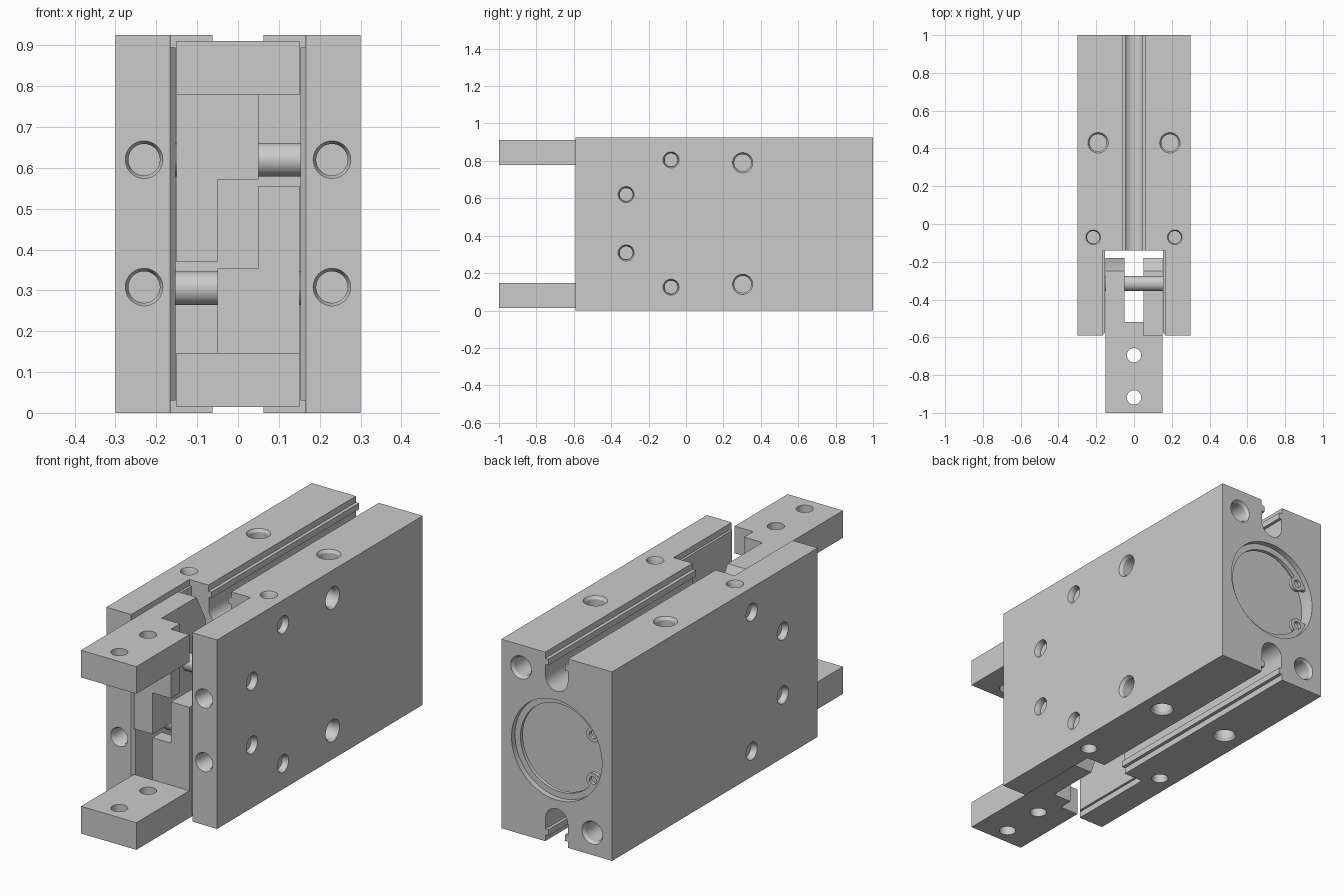
import bpy, bmesh, math
from mathutils import Vector, Matrix

if "Cube" in bpy.data.objects:
    bpy.data.objects.remove(bpy.data.objects["Cube"])

H = 0.925      # body height
MID = H / 2


def make(name, bm):
    bmesh.ops.recalc_face_normals(bm, faces=bm.faces)
    me = bpy.data.meshes.new(name)
    bm.to_mesh(me)
    bm.free()
    ob = bpy.data.objects.new(name, me)
    bpy.context.collection.objects.link(ob)
    return ob


def box(name, x0, x1, y0, y1, z0, z1):
    bm = bmesh.new()
    bmesh.ops.create_cube(bm, size=1)
    for v in bm.verts:
        v.co = ((x0 + x1) / 2 + v.co.x * (x1 - x0), (y0 + y1) / 2 + v.co.y * (y1 - y0),
                (z0 + z1) / 2 + v.co.z * (z1 - z0))
    return make(name, bm)


def prism(name, pts, axis, a, b):
    """Extrude a profile: axis x uses (y,z), y uses (x,z), z uses (x,y)."""
    put = {'x': lambda p, t: (t, *p), 'y': lambda p, t: (p[0], t, p[1]),
           'z': lambda p, t: (*p, t)}[axis]
    bm = bmesh.new()
    f = bm.faces.new([bm.verts.new(put(p, a)) for p in pts])
    r = bmesh.ops.extrude_face_region(bm, geom=[f])
    shift = Vector(put((0, 0), b - a))
    for v in r['geom']:
        if isinstance(v, bmesh.types.BMVert):
            v.co += shift
    return make(name, bm)


def lathe(bm, loc, direction, profile, n=40):
    """Capped solid of revolution, profile of (radius, distance along direction)."""
    m = Matrix.Translation(loc) @ Vector(direction).to_track_quat('Z', 'Y').to_matrix().to_4x4()
    rings = [[bm.verts.new(m @ Vector((r * math.cos(2 * math.pi * i / n),
                                       r * math.sin(2 * math.pi * i / n), h)))
              for i in range(n)] for r, h in profile]
    bm.faces.new(rings[0])
    bm.faces.new(rings[-1])
    for a, b in zip(rings, rings[1:]):
        for i in range(n):
            j = (i + 1) % n
            bm.faces.new((a[i], a[j], b[j], b[i]))


def drill(bm, loc, direction, r, depth):
    lathe(bm, loc, direction, [(r, -0.01), (r, 0), (r * 0.84, 0.014), (r * 0.84, depth)])


def apply_bool(ob, other, op='DIFFERENCE'):
    mod = ob.modifiers.new("bool", 'BOOLEAN')
    mod.operation, mod.object, mod.solver = op, other, 'EXACT'
    bpy.context.view_layer.objects.active = ob
    bpy.ops.object.modifier_apply(modifier=mod.name)
    bpy.data.objects.remove(other)


def smooth(ob):
    bpy.ops.object.select_all(action='DESELECT')
    ob.select_set(True)
    bpy.context.view_layer.objects.active = ob
    bpy.ops.object.shade_smooth_by_angle(angle=math.radians(30))


# Body block with the jaw channel at the front
body = box("body", -0.3, 0.3, -0.59, 1, 0, H)
side = [(0.175, -0.61), (0.166, -0.59), (0.153, -0.575), (0.153, -0.14)]
apply_bool(body, prism("channel_cut", side + [(-x, y) for x, y in reversed(side)], 'z', -0.1, H + 0.1))
for z0, z1 in ((-0.1, 0.03), (H - 0.03, H + 0.1)):
    apply_bool(body, box("channel_edge_cut", -0.165, 0.165, -0.7, -0.14, z0, z1))

# Round-bottomed sensor grooves, top and bottom
half = [(0.062, -0.1), (0.062, 0.03), (0.045, 0.03), (0.045, 0.06), (0.06, 0.06)]
arc = [(0.06 * math.cos(a), 0.115 + 0.06 * math.sin(a))
       for a in (math.pi * i / 16 for i in range(17))]
groove = half + arc + [(-x, z) for x, z in reversed(half)]
for flip in (False, True):
    pts = [(x, H - z) if flip else (x, z) for x, z in groove]
    apply_bool(body, prism("groove_cut", pts, 'y', -0.3, 1.1))

# Piston bore recess in the back
bm = bmesh.new()
lathe(bm, (0, 1, MID), (0, -1, 0), [(0.245, -0.02), (0.245, 0.075)], 64)
apply_bool(body, make("bore_cut", bm))

# Countersunk holes on every side
bm = bmesh.new()
for s in (1, -1):
    for z in (0.308, 0.62):
        drill(bm, (s * 0.23, -0.59, z), (0, 1, 0), 0.046, 0.2)
        drill(bm, (s * 0.3, -0.32, z), (-s, 0, 0), 0.043, 0.03)
    for z in (0.125, 0.805):
        drill(bm, (s * 0.3, -0.08, z), (-s, 0, 0), 0.043, 0.03)
    for z, d in ((0, 1), (H, -1)):
        drill(bm, (s * 0.19, 0.43, z), (0, 0, d), 0.054, 0.15)
        drill(bm, (s * 0.216, -0.07, z), (0, 0, d), 0.039, 0.1)
    drill(bm, (s * 0.193, 1, MID + s * 0.353), (0, -1, 0), 0.056, 0.3)
for z in (0.14, 0.79):
    drill(bm, (0.3, 0.303, z), (-1, 0, 0), 0.054, 0.11)
apply_bool(body, make("hole_cut", bm))
smooth(body)

# Retaining ring with two lugs in the bore
bm = bmesh.new()
lathe(bm, (0, 0.955, MID), (0, 1, 0), [(0.2445, 0), (0.2445, 0.018)], 64)
ring = make("retaining_ring", bm)
bm = bmesh.new()
lathe(bm, (0, 0.94, MID), (0, 1, 0), [(0.215, 0), (0.215, 0.05)], 64)
apply_bool(ring, make("ring_cut", bm))
apply_bool(ring, box("ring_gap_cut", -0.3, -0.15, 0.94, 0.99, MID - 0.09, MID + 0.09))
for s in (1, -1):
    bm = bmesh.new()
    lathe(bm, (-0.178, 0.955, MID + s * 0.112), (0, 1, 0), [(0.036, 0), (0.036, 0.018)], 32)
    apply_bool(ring, make("lug", bm), 'UNION')
    bm = bmesh.new()
    lathe(bm, (-0.178, 0.94, MID + s * 0.112), (0, 1, 0), [(0.019, 0), (0.019, 0.05)], 24)
    apply_bool(ring, make("lug_cut", bm))
smooth(ring)

# Two identical jaws, the lower one turned half round the y axis
for name, turned in (("upper_jaw", False), ("lower_jaw", True)):
    # Finger plate
    jaw = box(name, -0.15, 0.15, -1, -0.59, 0.778, 0.911)
    # Pivot arm with sloped rear corners
    arm = [(-0.595, 0.911), (-0.25, 0.911), (-0.18, 0.78), (-0.18, 0.44), (-0.25, 0.37), (-0.59, 0.37),
           (-0.59, 0.78), (-0.595, 0.78)]
    apply_bool(jaw, prism("arm", arm, 'x', -0.15, -0.05), 'UNION')
    # Front web joining finger and arm
    apply_bool(jaw, prism("web", [(-0.595, 0.911), (-0.52, 0.911), (-0.52, 0.572), (-0.59, 0.572),
                                  (-0.59, 0.78), (-0.595, 0.78)], 'x', -0.06, 0.05), 'UNION')
    bm = bmesh.new()
    for y in (-0.695, -0.918):
        lathe(bm, (0, y, 0.7), (0, 0, 1), [(0.038, 0), (0.038, 0.3)])
    apply_bool(jaw, make("finger_hole_cut", bm))
    if turned:
        jaw.data.transform(Matrix.Translation((0, 0, H)) @ Matrix.Rotation(math.pi, 4, 'Y'))
    smooth(jaw)

# Pivot pins
for name, z in (("upper_pin", 0.62), ("lower_pin", H - 0.62)):
    bm = bmesh.new()
    lathe(bm, (-0.16, -0.315, z), (1, 0, 0), [(0.041, 0), (0.041, 0.32)])
    smooth(make(name, bm))
